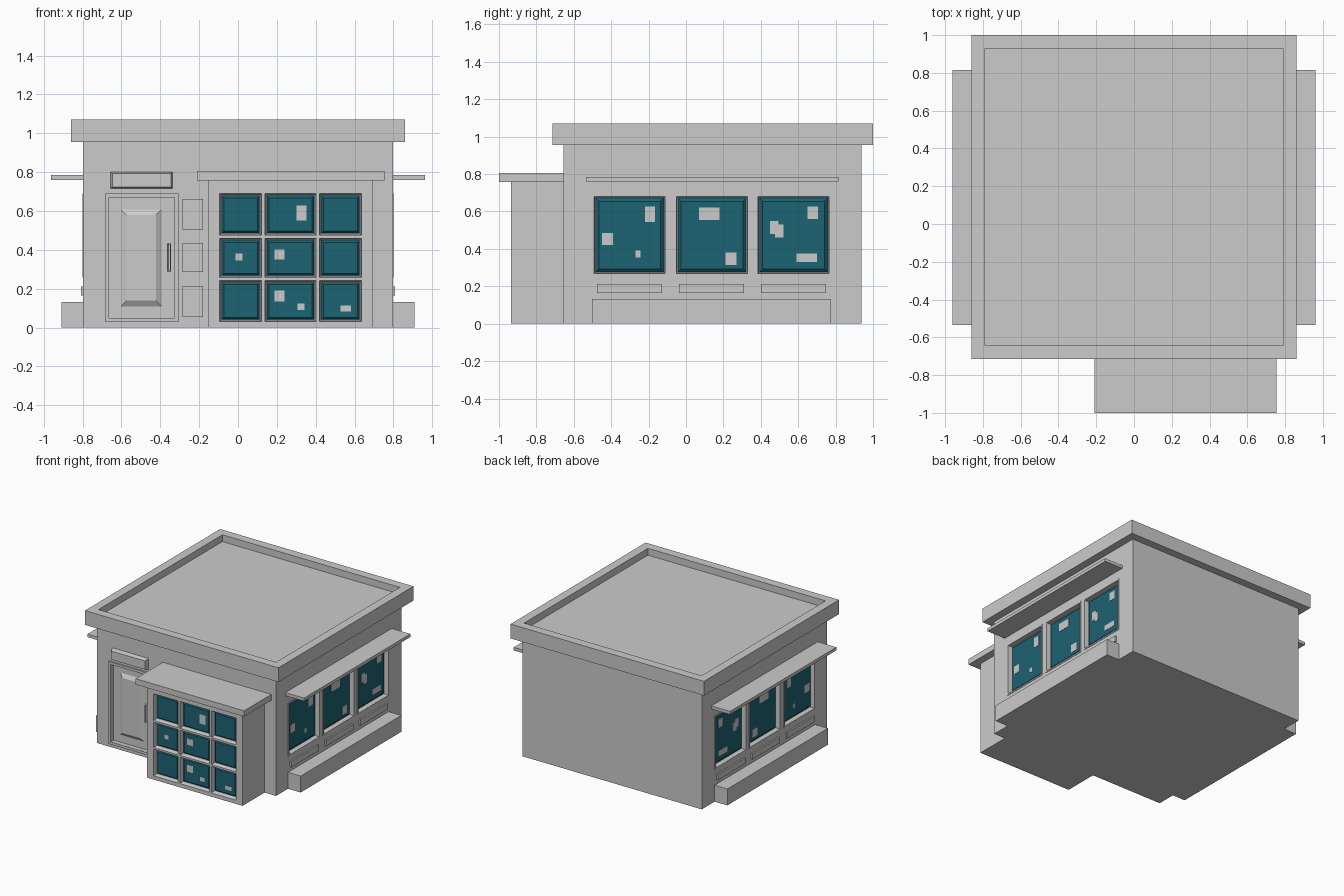
import bpy, bmesh
from mathutils import Vector

if "Cube" in bpy.data.objects:
    bpy.data.objects.remove(bpy.data.objects["Cube"])

glass_mat = bpy.data.materials.new("teal_glass")
glass_mat.diffuse_color = (0.012, 0.125, 0.17, 1)
glass_mat.use_nodes = True
glass_mat.node_tree.nodes["Principled BSDF"].inputs["Base Color"].default_value = glass_mat.diffuse_color

# Each wall maps (along, up, outward) to world space
WALLS = {
    "front": lambda u, v, d: Vector((u, -0.655 - d, v)),
    "bay": lambda u, v, d: Vector((u, -0.935 - d, v)),
    "right": lambda u, v, d: Vector((0.797 + d, u, v)),
    "left": lambda u, v, d: Vector((-0.797 - d, u, v)),
}


def finish(name, bm, mat=None):
    bmesh.ops.recalc_face_normals(bm, faces=bm.faces[:])
    me = bpy.data.meshes.new(name)
    bm.to_mesh(me)
    bm.free()
    ob = bpy.data.objects.new(name, me)
    bpy.context.collection.objects.link(ob)
    if mat:
        me.materials.append(mat)
    return ob


def slabs(name, wall, items, mat=None):
    """Blocks on a wall: ((u0, u1, v0, v1), depth0, depth1, taper of outer face)."""
    bm = bmesh.new()
    for (u0, u1, v0, v1), d0, d1, t in items:
        for vert in bmesh.ops.create_cube(bm, size=1)["verts"]:
            x, y, z = vert.co
            k = t if z > 0 else 0
            u = u0 + k if x < 0 else u1 - k
            v = v0 + k if y < 0 else v1 - k
            vert.co = WALLS[wall](u, v, d1 if z > 0 else d0)
    return finish(name, bm, mat)


def box(name, x0, x1, y0, y1, z0, z1, rim=0, drop=0):
    bm = bmesh.new()
    for vert in bmesh.ops.create_cube(bm, size=1)["verts"]:
        x, y, z = vert.co
        vert.co = (x0 if x < 0 else x1, y0 if y < 0 else y1, z0 if z < 0 else z1)
    if rim:
        bm.normal_update()
        top = max(bm.faces, key=lambda f: f.calc_center_median().z)
        for d in (rim, 0):
            bmesh.ops.inset_region(bm, faces=[top], thickness=d or 0.0001)
        for v in top.verts:
            v.co.z -= drop
    return finish(name, bm)


def ring(r, w, d0, d1):
    a, b, c, e = r
    return [((a, b, c, c + w), d0, d1, 0), ((a, b, e - w, e), d0, d1, 0),
            ((a, a + w, c + w, e - w), d0, d1, 0), ((b - w, b, c + w, e - w), d0, d1, 0)]


def shrink(r, s):
    return (r[0] + s, r[1] - s, r[2] + s, r[3] - s)


def carve(target, wall, rects, depth, taper):
    """Cut recesses that narrow towards the inside."""
    cutter = slabs("recess_cutter", wall,
                   [(shrink(r, taper), -depth, 0.0, -taper) for r in rects])
    # push the opening slightly past the wall for a clean cut
    extra = WALLS[wall](0, 0, 0.002) - WALLS[wall](0, 0, 0)
    for v in cutter.data.vertices:
        v.co += extra
    cutter.hide_render = True
    mod = target.modifiers.new("recess", "BOOLEAN")
    mod.operation, mod.solver, mod.object = "DIFFERENCE", "EXACT", cutter
    bpy.context.view_layer.objects.active = target
    bpy.ops.object.modifier_apply(modifier=mod.name)
    bpy.data.objects.remove(cutter)


# Main volumes
body = box("walls", -0.797, 0.797, -0.655, 0.937, 0, 0.96)
box("roof_parapet", -0.86, 0.86, -0.715, 1.0, 0.955, 1.07, rim=0.1, drop=0.055)
bay = box("window_bay", -0.155, 0.695, -0.935, -0.65, 0, 0.765)
box("bay_roof", -0.21, 0.755, -1.0, -0.65, 0.758, 0.805)

# Bay window grid of 3 x 3 panes
panes = [(a, b, c, d) for c, d in ((0.03, 0.243), (0.257, 0.46), (0.475, 0.69))
         for a, b in ((-0.095, 0.122), (0.138, 0.402), (0.418, 0.637))]
carve(bay, "bay", panes, 0.035, 0.008)
slabs("bay_glass", "bay", [(shrink(p, 0.007), -0.037, -0.02, 0.015) for p in panes], glass_mat)
bay_posters = [(0.30, 0.352, 0.55, 0.627), (-0.013, 0.023, 0.345, 0.38), (0.188, 0.24, 0.35, 0.402),
               (0.188, 0.24, 0.134, 0.19), (0.306, 0.342, 0.09, 0.123), (0.527, 0.583, 0.082, 0.113)]
slabs("bay_posters", "bay", [(r, -0.022, -0.018, 0) for r in bay_posters])

# Both sides: windows, sill panels, posters, awning, planter
windows = [(a, b, 0.257, 0.69) for a, b in ((-0.502, -0.1), (-0.062, 0.34), (0.374, 0.777))]
sills = [(a, a + 0.348, 0.165, 0.212) for a in (-0.477, -0.038, 0.4)]
posters = [(-0.22, -0.165, 0.545, 0.627), (-0.45, -0.39, 0.42, 0.485), (-0.27, -0.243, 0.355, 0.39),
           (0.07, 0.18, 0.555, 0.62), (0.21, 0.27, 0.315, 0.38), (0.65, 0.705, 0.56, 0.627),
           (0.45, 0.495, 0.48, 0.55), (0.495, 0.52, 0.46, 0.53), (0.477, 0.495, 0.46, 0.48),
           (0.59, 0.7, 0.33, 0.375)]
for side, s in (("right", 1), ("left", -1)):
    carve(body, side, [shrink(w, 0.011) for w in windows], 0.035, 0.004)
    slabs(side + "_window_frames", side,
          [r for w in windows for r in ring(w, 0.011, -0.002, 0.004)])
    slabs(side + "_window_glass", side,
          [(shrink(w, 0.014), -0.037, -0.018, 0.022) for w in windows], glass_mat)
    slabs(side + "_posters", side, [(r, -0.02, -0.016, 0) for r in posters])
    slabs(side + "_sill_panels", side, [(r, -0.005, 0.012, 0) for r in sills])
    slabs(side + "_awning", side, [((-0.535, 0.815, 0.76, 0.785), -0.005, 0.165, 0)])
    slabs(side + "_planter", side, [((-0.503, 0.775, 0, 0.132), -0.005, 0.113, 0)])

# Door with raised panel, frame and handle
door = (-0.685, -0.307, 0.028, 0.69)
carve(body, "front", [shrink(door, 0.02)], 0.025, 0.001)
slabs("door_frame", "front", ring(door, 0.02, -0.005, 0.012))
slabs("door_panel", "front", [((-0.61, -0.388, 0.103, 0.615), -0.027, -0.005, 0.035)])
slabs("door_handle", "front",
      [((-0.362, -0.345, 0.288, 0.432), 0.005, 0.02, 0.003),
       ((-0.36, -0.347, 0.295, 0.31), -0.027, 0.006, 0),
       ((-0.36, -0.347, 0.41, 0.425), -0.027, 0.006, 0)])

# Lamp box above the door and panels beside it
slabs("lamp_box", "front", [((-0.657, -0.335, 0.714, 0.803), -0.005, 0.035, 0.01)])
slabs("wall_panels", "front",
      [((-0.285, -0.18, a, b), -0.005, 0.012, 0)
       for a, b in ((0.053, 0.213), (0.285, 0.435), (0.503, 0.663))])
